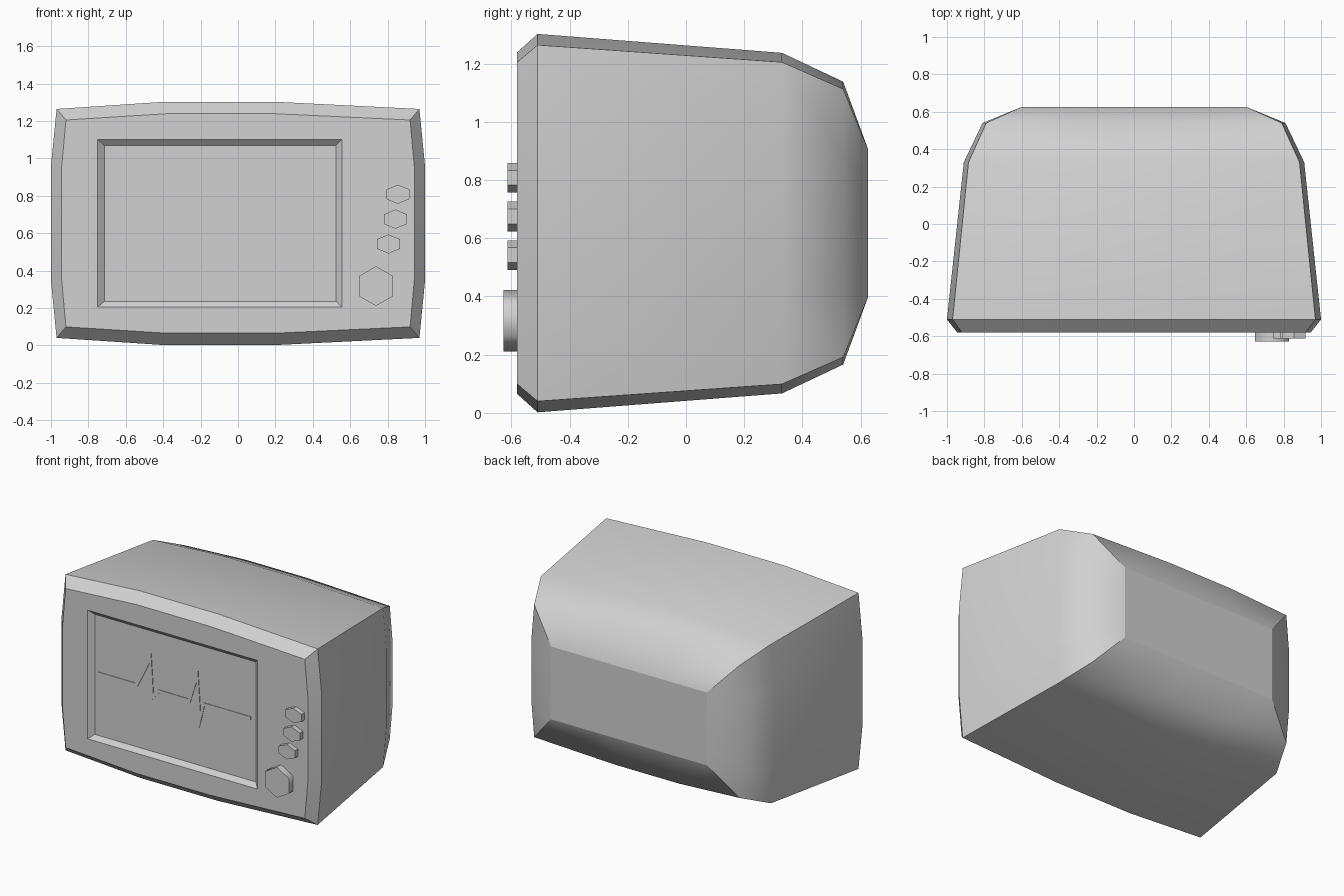
import bpy, bmesh, math

old = bpy.data.objects.get("Cube")
if old:
    bpy.data.objects.remove(old, do_unlink=True)

grey = bpy.data.materials.new("light grey plastic")
grey.use_nodes = True
grey.diffuse_color = (0.64, 0.64, 0.64, 1)
grey.node_tree.nodes["Principled BSDF"].inputs["Base Color"].default_value = grey.diffuse_color


def finish(name, bm):
    bmesh.ops.recalc_face_normals(bm, faces=bm.faces)
    mesh = bpy.data.meshes.new(name)
    bm.to_mesh(mesh)
    bm.free()
    mesh.materials.append(grey)
    obj = bpy.data.objects.new(name, mesh)
    bpy.context.collection.objects.link(obj)
    return obj


MID = 0.652     # height of the casing's centre line
FRONT = -0.58   # plane of the front panel


def ring(bm, y, cx, sx, cz, tz):
    """Bowed rectangle: corners at (cx, cz), bulging to sx at the sides and tz above."""
    a, b, s = -0.41 * cx, 0.21 * cx, 0.5 * cz
    pts = [(-cx, cz), (a, tz), (b, tz), (cx, cz), (sx, s), (sx, -s),
           (cx, -cz), (b, -tz), (a, -tz), (-cx, -cz), (-sx, -s), (-sx, s)]
    return [bm.verts.new((x, y, MID + z)) for x, z in pts]


def rectangle(bm, y, x0, x1, z0, z1):
    return [bm.verts.new(p) for p in ((x0, y, z1), (x1, y, z1), (x1, y, z0), (x0, y, z0))]


def loft(bm, r, q):
    n = len(r)
    return [bm.faces.new((r[i], r[(i + 1) % n], q[(i + 1) % n], q[i])) for i in range(n)]


# Casing: rings lofted from front to back
bm = bmesh.new()
rings = [ring(bm, *r) for r in (
    (FRONT, 0.92, 0.945, 0.553, 0.587),
    (-0.51, 0.97, 1.0, 0.612, 0.65),
    (0.33, 0.885, 0.91, 0.553, 0.585),
    (0.54, 0.79, 0.81, 0.461, 0.486),
    (0.626, 0.60, 0.60, 0.253, 0.253))]
for r, q in zip(rings, rings[1:]):
    for f in loft(bm, r, q):
        f.smooth = True
bm.faces.new(rings[-1])

# Front panel around a recessed screen with sloping walls
opening = rectangle(bm, FRONT, -0.75, 0.555, 0.205, 1.10)
screen = rectangle(bm, FRONT + 0.028, -0.715, 0.525, 0.235, 1.07)
front = rings[0]
for k in range(4):
    side = [front[(3 * k + i) % 12] for i in range(4)]
    bm.faces.new(side + [opening[(k + 1) % 4], opening[k]])
loft(bm, opening, screen)
bm.faces.new(screen)

# Sharp outlines of the panel, rim and back, and sharp corners along the casing
for r in (rings[0], rings[1], rings[-1]):
    for i in range(12):
        bm.edges.get((r[i], r[(i + 1) % 12])).smooth = False
for r, q in zip(rings, rings[1:]):
    for i in range(0, 12, 3):
        bm.edges.get((r[i], q[i])).smooth = False
finish("casing", bm)


def prism(name, outline, y0, y1, smooth=False):
    """Extrude an (x, z) outline between two depths."""
    bm = bmesh.new()
    a, b = ([bm.verts.new((x, y, z)) for x, z in outline] for y in (y0, y1))
    for f in loft(bm, a, b):
        f.smooth = smooth
    for loop in (a, b):
        bm.faces.new(loop)
        for i in range(len(loop)):
            bm.edges.get((loop[i], loop[(i + 1) % len(loop)])).smooth = False
    return finish(name, bm)


# Pulse trace on the screen: upper outline, then lower outline back
upper = [(-0.685, 0.677), (-0.40, 0.677), (-0.28, 0.915), (-0.263, 0.645), (-0.225, 0.678),
         (0.005, 0.676), (0.08, 0.90), (0.10, 0.60), (0.125, 0.68), (0.485, 0.68)]
lower = [(-0.685, 0.655), (-0.385, 0.655), (-0.292, 0.845), (-0.275, 0.595), (-0.215, 0.657),
         (0.02, 0.652), (0.07, 0.81), (0.09, 0.495), (0.13, 0.657), (0.485, 0.657)]
prism("pulse_trace", upper + lower[::-1], FRONT + 0.024, FRONT + 0.03)


# Hexagonal controls
def control(name, x, z, rx, rz, depth, smooth=False):
    pts = []
    for i in range(6):
        t = math.radians(60 * i)
        pts.append((x + rx * math.sin(t), z + rz * math.cos(t)))
    prism(name, pts, FRONT - depth, FRONT + 0.005, smooth)


control("dial", 0.738, 0.317, 0.106, 0.106, 0.047, True)
for i, (x, z) in enumerate([(0.805, 0.542), (0.842, 0.675), (0.855, 0.808)]):
    control(f"button_{i + 1}", x, z, 0.072, 0.051, 0.033)
